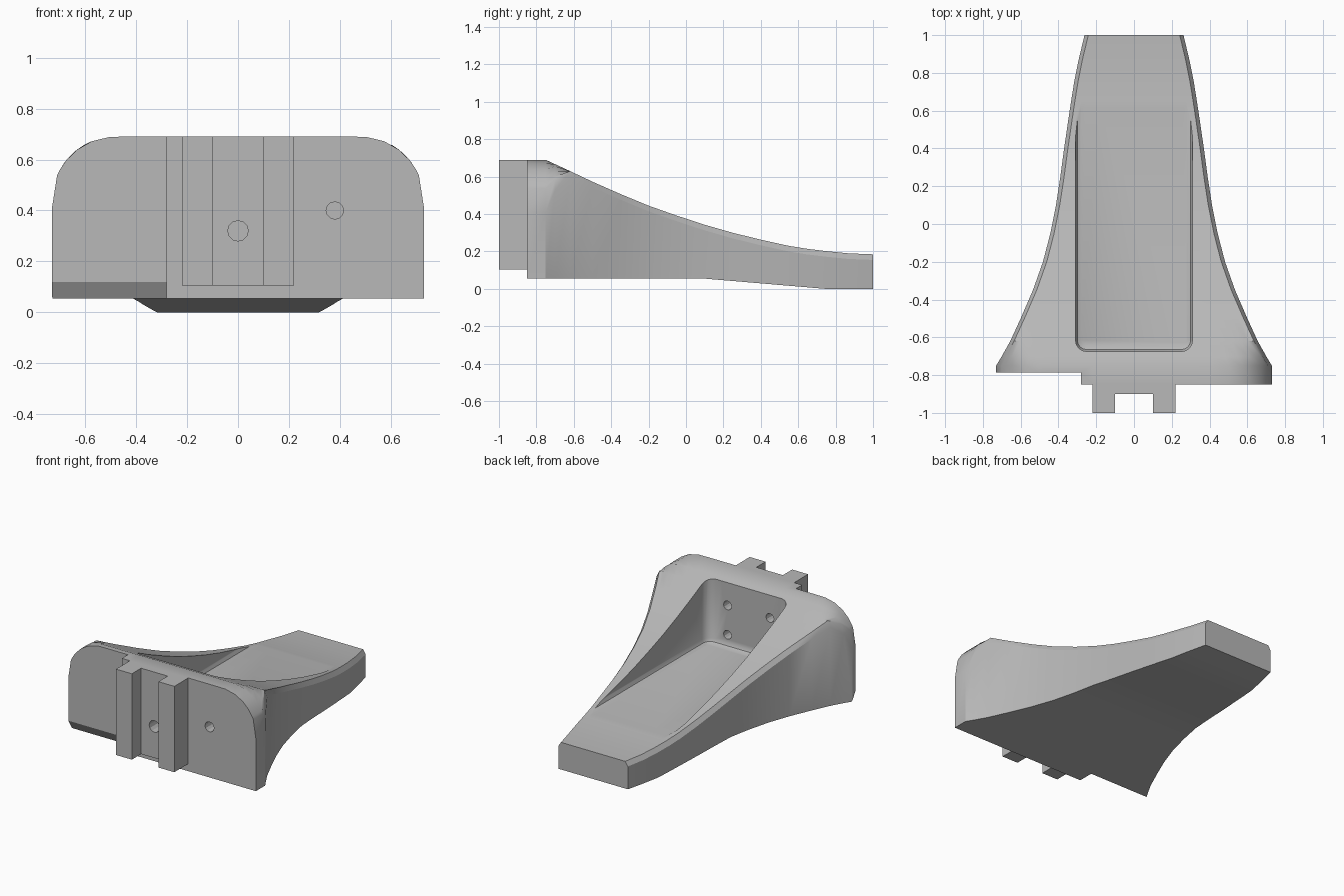
import bpy, bmesh, math

if "Cube" in bpy.data.objects:
    bpy.data.objects.remove(bpy.data.objects["Cube"])

grey = bpy.data.materials.new("plain grey")
grey.use_nodes = True
grey.diffuse_color = (0.48, 0.48, 0.48, 1)
grey.node_tree.nodes["Principled BSDF"].inputs["Base Color"].default_value = grey.diffuse_color


def make_object(name, bm):
    bmesh.ops.recalc_face_normals(bm, faces=bm.faces)
    mesh = bpy.data.meshes.new(name)
    bm.to_mesh(mesh)
    bm.free()
    mesh.materials.append(grey)
    obj = bpy.data.objects.new(name, mesh)
    bpy.context.collection.objects.link(obj)
    return obj


def loft(name, rings):
    """Skin closed rings of equal length and cap both ends."""
    bm = bmesh.new()
    loops = [[bm.verts.new(p) for p in ring] for ring in rings]
    n = len(loops[0])
    for a, b in zip(loops, loops[1:]):
        for i in range(n):
            j = (i + 1) % n
            bm.faces.new((a[i], a[j], b[j], b[i]))
    bm.faces.new(loops[0])
    bm.faces.new(loops[-1])
    return make_object(name, bm)


def cut(target, cutter):
    mod = target.modifiers.new("cut", "BOOLEAN")
    mod.operation = "DIFFERENCE"
    mod.solver = "EXACT"
    mod.object = cutter
    bpy.context.view_layer.objects.active = target
    bpy.ops.object.modifier_apply(modifier=mod.name)


def drop(cutter):
    bpy.data.objects.remove(cutter)


def drill(targets, x, z, radius, y0, y1):
    circle = [(x + radius * math.cos(a), z + radius * math.sin(a))
              for a in (i * math.tau / 12 for i in range(12))]
    cutter = loft("drill_cutter", [[(px, y, pz) for px, pz in circle] for y in (y0, y1)])
    cutter.hide_render = True
    for target in targets:
        cut(target, cutter)
    drop(cutter)


# Flared body: y, half width, top height
STATIONS = [(-0.85, 0.73, 0.69), (-0.75, 0.73, 0.69), (-0.7, 0.70, 0.667),
            (-0.62, 0.655, 0.63), (-0.5, 0.60, 0.573), (-0.35, 0.535, 0.507),
            (-0.2, 0.482, 0.445), (-0.05, 0.443, 0.392), (0.1, 0.413, 0.343),
            (0.25, 0.39, 0.3), (0.4, 0.37, 0.263), (0.55, 0.348, 0.23),
            (0.65, 0.333, 0.214), (0.75, 0.317, 0.202), (0.87, 0.293, 0.19),
            (1.0, 0.262, 0.185)]
CORNER = 0.25
EDGE = 0.03


def shoulder(x):
    """Height of the rounded front outline at a distance x from the middle."""
    d = max(0, x - (0.73 - CORNER))
    return 0.69 - CORNER + math.sqrt(max(0, CORNER ** 2 - d ** 2))


def section(y, w, top):
    base = 0.055 * min(1, max(0, (0.75 - y) / 0.65))
    half = [(w, base), (w, min(top, shoulder(w)) - EDGE)]
    inner = w - 0.02
    for i in range(10):
        x = inner * math.cos(i * math.pi / 20)
        half.append((x, min(top, shoulder(x))))
    ring = half + [(-x, z) for x, z in reversed(half)]
    return [(x, y, z) for x, z in ring]


body = loft("body", [section(*s) for s in STATIONS])

# Stepped-back right half of the front, bevelled along the bottom
step = [(-1, -0.1), (-0.745, -0.1), (-0.745, 0.055), (-0.785, 0.12), (-0.785, 1), (-1, 1)]
cutter = loft("step_cutter", [[(x, y, z) for y, z in step] for x in (-1, -0.28)])
cut(body, cutter)
drop(cutter)

# Deep flat-floored pocket that runs out through the sloping top
R = 0.06


def pocket_ring(z, inset):
    ring = []
    corners = [(0.31, 0.9, 0), (-0.31, 0.9, 1), (-0.31, -0.675, 2), (0.31, -0.675, 3)]
    for cx, cy, quarter in corners:
        sx, sy = (1 if cx > 0 else -1), (1 if cy > 0 else -1)
        for i in range(5):
            a = (quarter + i / 4) * math.pi / 2
            ring.append((cx - sx * R + (R - inset) * math.cos(a),
                         cy - sy * R + (R - inset) * math.sin(a), z))
    return ring


cutter = loft("pocket_cutter", [pocket_ring(0.22, 0.03), pocket_ring(0.23, 0.01),
                                pocket_ring(0.25, 0), pocket_ring(1, 0)])
cut(body, cutter)
drop(cutter)

# Slotted mounting rail on the front
plan = [(0.22, -0.849), (0.22, -1), (0.1, -1), (0.1, -0.9)]
plan += [(-x, y) for x, y in reversed(plan)]
rail = loft("mounting_rail", [[(x, y, z) for x, y in plan] for z in (0.105, 0.69)])

# Screw holes: front face, rail slot and pocket wall
drill([body], 0.38, 0.4, 0.034, -0.95, -0.76)
drill([body, rail], 0, 0.32, 0.04, -0.95, -0.8)
for side in (-1, 1):
    for height in (0.3, 0.5):
        drill([body], side * 0.16, height, 0.03, -0.76, -0.6)

for obj in (body, rail):
    bpy.ops.object.select_all(action="DESELECT")
    obj.select_set(True)
    bpy.context.view_layer.objects.active = obj
    bpy.ops.object.shade_smooth_by_angle(angle=math.radians(28))
